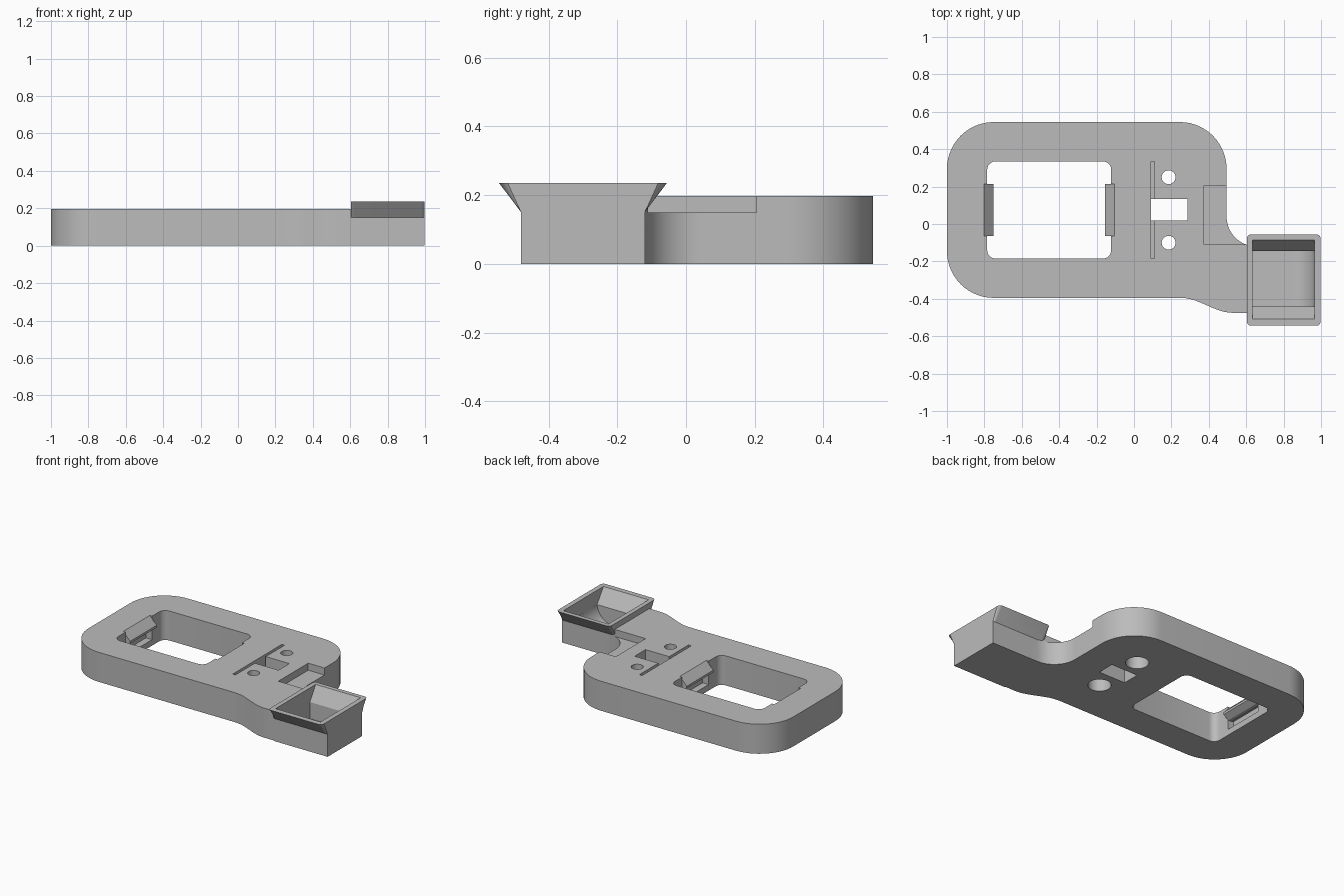
import bpy, bmesh
from math import sin, cos, pi, radians
from mathutils import Matrix

cube = bpy.data.objects.get("Cube")
if cube:
    bpy.data.objects.remove(cube)

grey = bpy.data.materials.new("plain grey")
grey.use_nodes = True
colour = (0.5, 0.5, 0.5, 1)
grey.diffuse_color = colour
grey.node_tree.nodes["Principled BSDF"].inputs["Base Color"].default_value = colour


def arc(cx, cy, r, a, b, n=14):
    """Points on an arc from angle a to b in degrees."""
    return [(cx + r * cos(radians(a + (b - a) * i / n)),
             cy + r * sin(radians(a + (b - a) * i / n))) for i in range(n + 1)]


def rounded(x0, x1, y0, y1, r, n=6):
    return (arc(x1 - r, y1 - r, r, 0, 90, n) + arc(x0 + r, y1 - r, r, 90, 180, n)
            + arc(x0 + r, y0 + r, r, 180, 270, n) + arc(x1 - r, y0 + r, r, 270, 360, n))


def prism(name, points, lo, hi, axis="Z"):
    """Extrude a closed profile: xy along z, yz along x, or xz along y."""
    place = {"Z": lambda p, t: (p[0], p[1], t),
             "X": lambda p, t: (t, p[0], p[1]),
             "Y": lambda p, t: (p[0], t, p[1])}[axis]
    bm = bmesh.new()
    low = [bm.verts.new(place(p, lo)) for p in points]
    high = [bm.verts.new(place(p, hi)) for p in points]
    bm.faces.new(low)
    bm.faces.new(high)
    n = len(points)
    for i in range(n):
        j = (i + 1) % n
        bm.faces.new((low[i], low[j], high[j], high[i]))
    bmesh.ops.recalc_face_normals(bm, faces=bm.faces)
    return finish(name, bm)


def finish(name, bm):
    mesh = bpy.data.meshes.new(name)
    bm.to_mesh(mesh)
    bm.free()
    mesh.materials.append(grey)
    obj = bpy.data.objects.new(name, mesh)
    bpy.context.collection.objects.link(obj)
    return obj


def box(name, x0, x1, y0, y1, z0, z1):
    return prism(name, [(x0, y0), (x1, y0), (x1, y1), (x0, y1)], z0, z1)


def combine(target, tool, operation="DIFFERENCE"):
    mod = target.modifiers.new("boolean", "BOOLEAN")
    mod.operation = operation
    mod.solver = "EXACT"
    mod.object = tool
    graph = bpy.context.evaluated_depsgraph_get()
    mesh = bpy.data.meshes.new_from_object(target.evaluated_get(graph))
    target.modifiers.clear()
    target.data = mesh
    bpy.data.objects.remove(tool)


# Plate outline with the arm blended into its side
s_bend = [(0.25 + 0.28 * t / 12, -0.395 - 0.04 * (1 - cos(pi * t / 12))) for t in range(13)]
outline = (arc(-0.75, 0.295, 0.25, 90, 180) + arc(-0.75, -0.145, 0.25, 180, 270)
           + s_bend + [(0.7, -0.475), (0.7, -0.12), (0.65, -0.12)]
           + arc(0.655, 0.04, 0.16, 260, 180) + arc(0.245, 0.295, 0.25, 0, 90))
body = prism("plate", outline, 0, 0.197)

# Side pocket
combine(body, box("pocket_cutter", 0.375, 0.75, -0.11, 0.205, 0.15, 0.3))

# Hopper block, flared front and back
hopper_profile = [(-0.48, 0), (-0.12, 0), (-0.12, 0.15), (-0.056, 0.235),
                  (-0.544, 0.235), (-0.48, 0.15)]
hopper = prism("hopper", hopper_profile, 0.603, 0.998, "X")
bm = bmesh.new()
bm.from_mesh(hopper.data)
corners = [e for e in bm.edges
           if abs(e.verts[0].co.x - e.verts[1].co.x) < 0.001
           and abs(e.verts[0].co.z - e.verts[1].co.z) > 0.05
           and max(v.co.z for v in e.verts) > 0.2]
bmesh.ops.bevel(bm, geom=corners, offset=0.02, segments=4, affect="EDGES", profile=0.5)
bm.to_mesh(hopper.data)
bm.free()
combine(body, hopper, "UNION")

# Funnel mouth and rounded chamber inside the hopper
mouth = [(-0.44, 0.14), (-0.145, 0.14), (-0.085, 0.2351), (-0.085, 0.3),
         (-0.508, 0.3), (-0.508, 0.2351)]
combine(body, prism("mouth_cutter", mouth, 0.633, 0.965, "X"))
chamber = ([(0.633, 0.17), (0.633, 0.03)] + arc(0.845, 0.15, 0.12, 270, 360) + [(0.965, 0.17)])
combine(body, prism("chamber_cutter", chamber, -0.44, -0.145, "Y"))

# Window and the openings beside it
combine(body, prism("window_cutter", rounded(-0.785, -0.122, -0.185, 0.335, 0.045), -1, 1))
combine(body, box("square_hole_cutter", 0.09, 0.285, 0.02, 0.135, -1, 1))
for y0, y1 in ((-0.185, 0.03), (0.125, 0.335)):
    combine(body, box("slot_cutter", 0.09, 0.11, y0, y1, 0.1, 0.3))

# Screw holes with counterbores underneath
for y in (0.25, -0.1):
    for r, z0, z1 in ((0.037, -0.1, 0.3), (0.07, -0.1, 0.1)):
        combine(body, prism("hole_cutter", arc(0.185, y, r, 0, 345, 23), z0, z1))

# Clip on each end wall: recess below, wedge above
for side in (-1, 1):
    wall = -0.4535 + side * 0.3315
    a, b = sorted((wall + side * 0.045, wall - side * 0.02))
    combine(body, box("recess_cutter", a, b, -0.065, 0.215, 0.04, 0.11))
    a, b = sorted((wall + side * 0.018, wall - side * 0.02))
    combine(body, box("relief_cutter", a, b, -0.065, 0.215, 0.1, 0.3))
    wedge = [(wall + side * 0.03, 0.197), (wall + side * 0.017, 0.197),
             (wall - side * 0.034, 0.145), (wall - side * 0.034, 0.13),
             (wall + side * 0.005, 0.105), (wall + side * 0.03, 0.105)]
    combine(body, prism("clip", wedge, -0.065, 0.215, "Y"), "UNION")

# Smooth the curves and keep the edges crisp
bpy.ops.object.select_all(action="DESELECT")
body.select_set(True)
bpy.context.view_layer.objects.active = body
bpy.ops.object.shade_smooth_by_angle(angle=radians(30))
